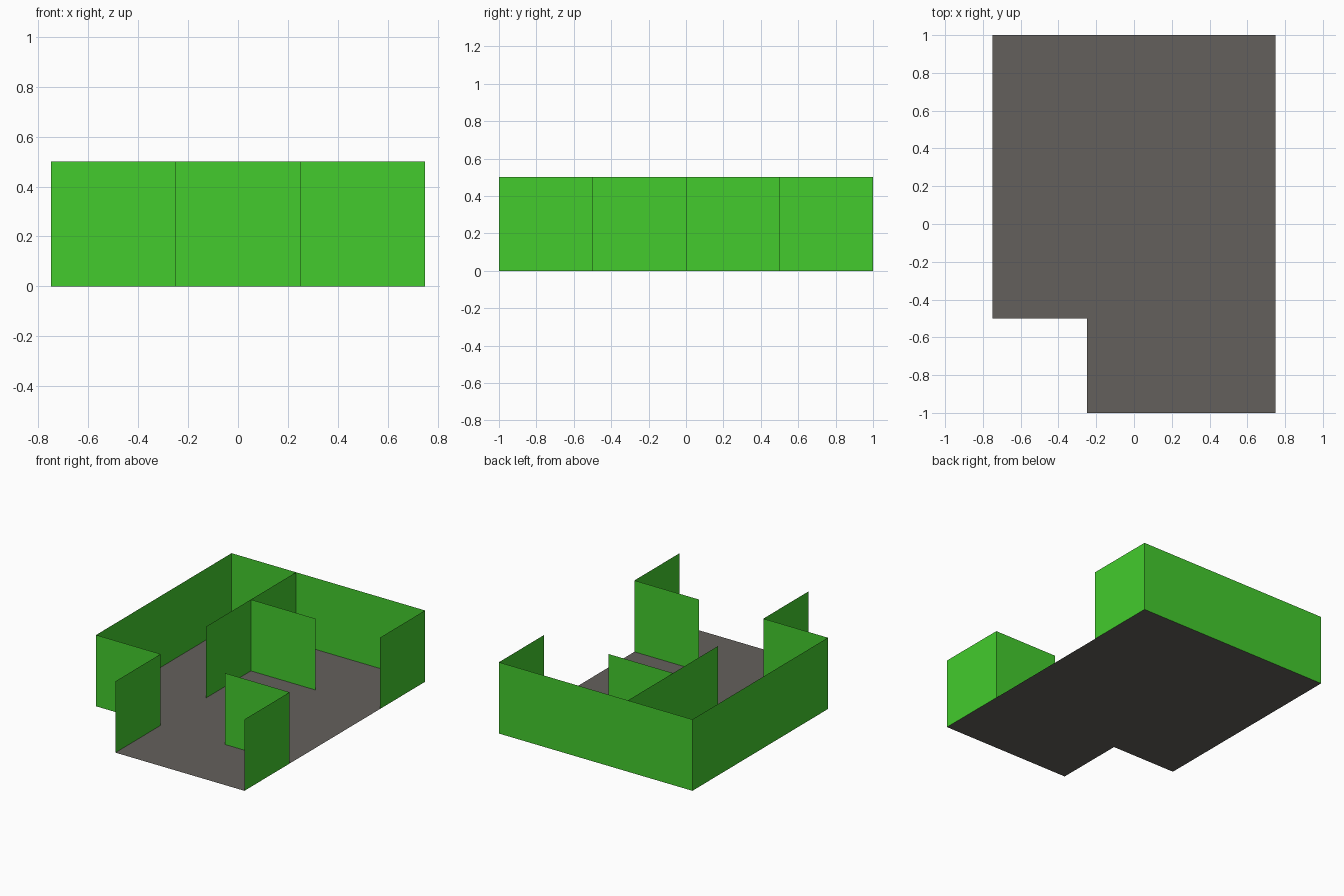
import bpy

if "Cube" in bpy.data.objects:
    bpy.data.objects.remove(bpy.data.objects["Cube"])


def linear(c):
    c /= 255
    return c / 12.92 if c <= 0.04045 else ((c + 0.055) / 1.055) ** 2.4


def material(name, rgb):
    m = bpy.data.materials.new(name)
    m.diffuse_color = (*[linear(c) for c in rgb], 1)
    m.use_nodes = True
    m.node_tree.nodes["Principled BSDF"].inputs["Base Color"].default_value = m.diffuse_color
    return m


def sheet(name, verts, mat):
    """One flat polygon as its own object."""
    mesh = bpy.data.meshes.new(name)
    mesh.from_pydata(verts, [], [range(len(verts))])
    mesh.materials.append(mat)
    obj = bpy.data.objects.new(name, mesh)
    bpy.context.collection.objects.link(obj)
    return obj


green = material("wall_green", (67, 203, 45))
grey = material("floor_grey", (100, 96, 92))
WALL_HEIGHT = 0.5

# Floor: rectangle with the front left corner notched out
outline = [(-0.75, -0.5), (-0.25, -0.5), (-0.25, -1), (0.75, -1), (0.75, 1), (-0.75, 1)]
sheet("floor", [(x, y, 0) for x, y in outline], grey)

# Walls: thin upright panels, each given by its start and end in plan
walls = {
    "left_wall": ((-0.75, 1), (-0.75, -0.5)),
    "back_wall": ((0.75, 1), (-0.75, 1)),
    "notch_front_wall": ((-0.75, -0.5), (-0.25, -0.5)),
    "notch_side_wall": ((-0.25, -0.5), (-0.25, -1)),
    "right_front_wall": ((0.75, -1), (0.75, -0.5)),
    "right_back_wall": ((0.75, 0.5), (0.75, 1)),
    "front_partition": ((0.25, -0.5), (0.75, -0.5)),
    "long_partition": ((-0.25, 0), (-0.25, 1)),
    "cross_partition": ((-0.25, 0.5), (0.25, 0.5)),
}
for name, (a, b) in walls.items():
    sheet(name, [(*a, 0), (*b, 0), (*b, WALL_HEIGHT), (*a, WALL_HEIGHT)], green)
